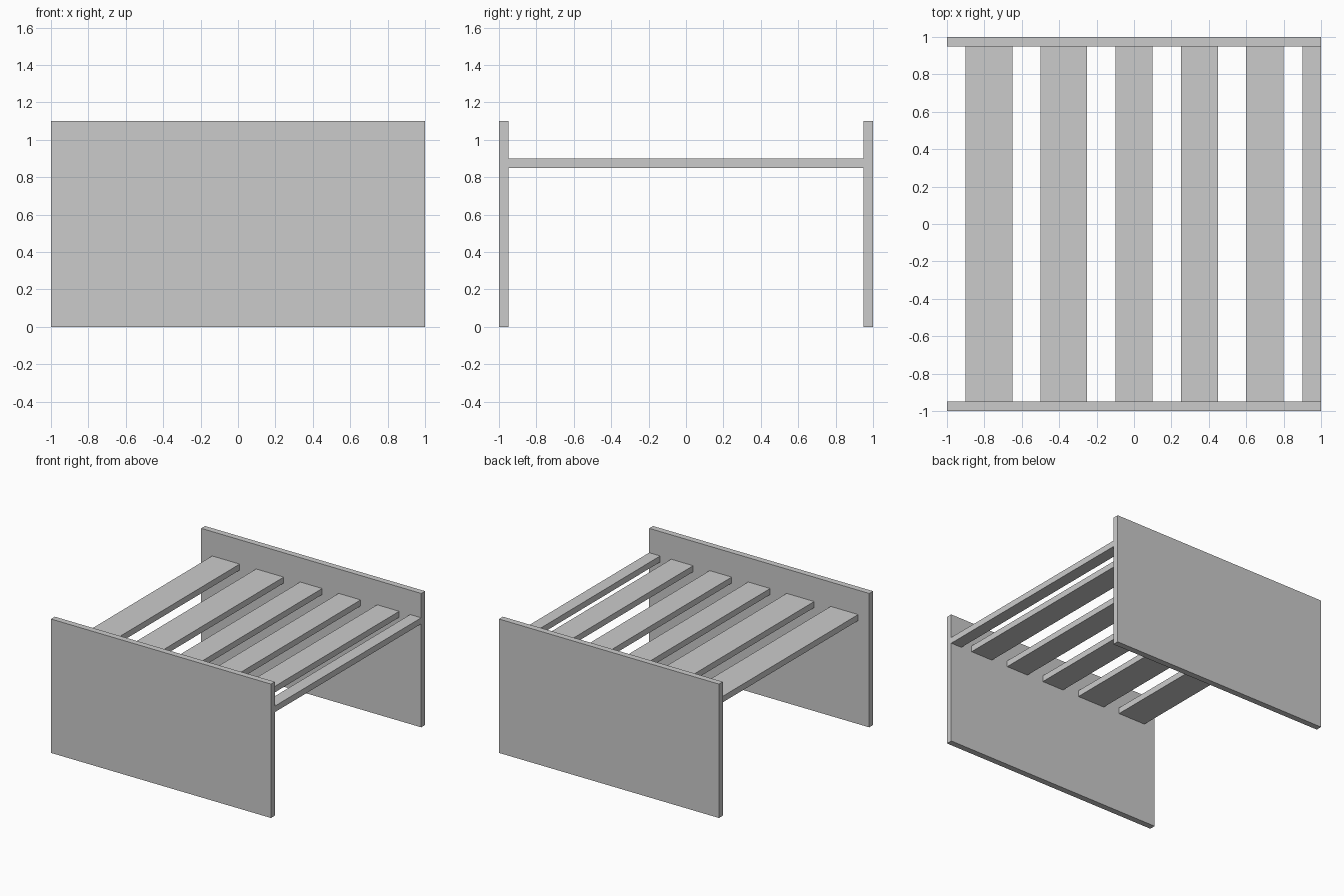
import bpy

if "Cube" in bpy.data.objects:
    bpy.data.objects.remove(bpy.data.objects["Cube"])


def box(name, x, y, z):
    """Add a box spanning the given (min, max) ranges."""
    spans = (x, y, z)
    bpy.ops.mesh.primitive_cube_add(size=1, location=[(a + b) / 2 for a, b in spans])
    obj = bpy.context.object
    obj.name = name
    obj.scale = [b - a for a, b in spans]
    bpy.ops.object.transform_apply(location=False, rotation=False, scale=True)
    return obj


# Upright end panels
box("front_panel", (-1, 1), (-1, -0.95), (0, 1.1))
box("back_panel", (-1, 1), (0.95, 1), (0, 1.1))

# Slats between the panels, narrowing towards the right
slats = [(-0.9, 0.25), (-0.5, 0.25), (-0.1, 0.2), (0.25, 0.2), (0.6, 0.2), (0.9, 0.1)]
for i, (left, width) in enumerate(slats, 1):
    box(f"slat_{i}", (left, left + width), (-0.95, 0.95), (0.85, 0.9))
